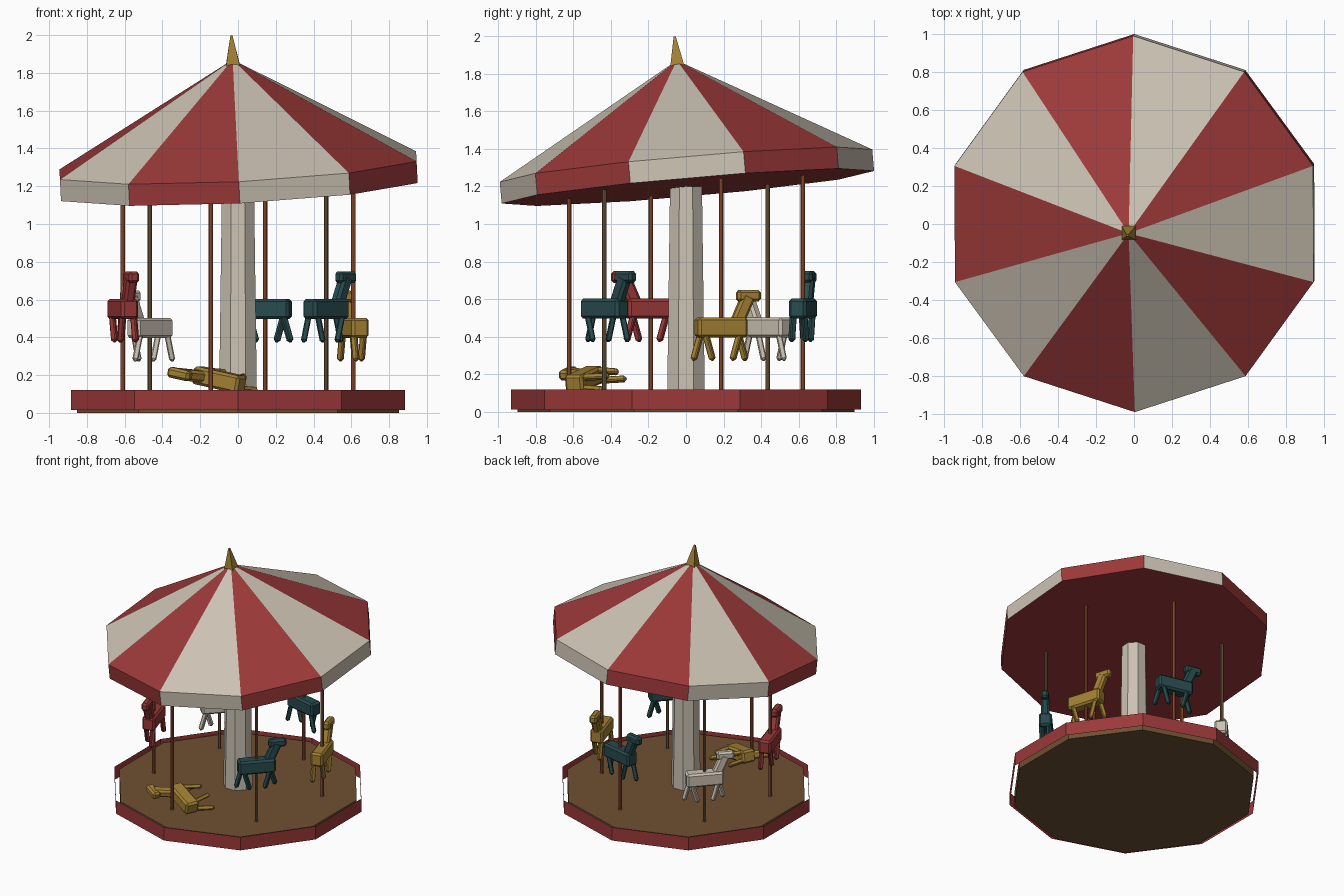
import bpy, bmesh
from math import sin, cos, pi, radians
from mathutils import Matrix, Vector, Euler

cube = bpy.data.objects.get("Cube")
if cube:
    bpy.data.objects.remove(cube, do_unlink=True)


def material(name, rgb):
    m = bpy.data.materials.new(name)
    m.use_nodes = True
    m.diffuse_color = (*rgb, 1)
    m.node_tree.nodes["Principled BSDF"].inputs["Base Color"].default_value = (*rgb, 1)
    return m


RED = material("red paint", (0.33, 0.04, 0.04))
CREAM = material("cream paint", (0.60, 0.54, 0.45))
GOLD = material("gold paint", (0.37, 0.22, 0.034))
TEAL = material("teal paint", (0.021, 0.07, 0.076))
WOOD = material("brown wood", (0.156, 0.08, 0.032))
COPPER = material("copper", (0.36, 0.10, 0.038))
BRONZE = material("dull bronze", (0.18, 0.11, 0.048))


def finish(name, bm, mats, matrix=None):
    bmesh.ops.recalc_face_normals(bm, faces=bm.faces)
    mesh = bpy.data.meshes.new(name)
    bm.to_mesh(mesh)
    bm.free()
    for m in mats:
        mesh.materials.append(m)
    ob = bpy.data.objects.new(name, mesh)
    if matrix:
        ob.matrix_world = matrix
    bpy.context.collection.objects.link(ob)
    return ob


def lathe(name, sides, profile, mats, start=pi / 2, caps=True, matrix=None, rule=None):
    """Turn (radius, height) pairs into a faceted solid or open band."""
    bm = bmesh.new()
    rings = [[bm.verts.new((r * cos(start + 2 * pi * i / sides),
                            r * sin(start + 2 * pi * i / sides), z))
              for i in range(sides)] for r, z in profile]
    for low, high in zip(rings, rings[1:]):
        for i in range(sides):
            j = (i + 1) % sides
            f = bm.faces.new((low[i], low[j], high[j], high[i]))
            if rule:
                f.material_index = rule(i)
    if caps:
        bm.faces.new(rings[0][::-1])
        bm.faces.new(rings[-1])
    return finish(name, bm, mats, matrix)


# Platform: floor disc with a loose open band around it
lathe("floor", 10, [(0.895, 0), (0.895, 0.105)], [WOOD])
lathe("platform_rim", 10, [(0.93, 0.015), (0.93, 0.12)], [RED], caps=False)

# Centre post
lathe("centre_post", 8, [(0.108, 0.1), (0.092, 1.2)], [CREAM], start=pi / 8)

# Tilted striped canopy and its spire
tilt = Matrix.Translation((0, 0, 1.31)) @ Euler((radians(5), radians(-2.9), 0)).to_matrix().to_4x4()
lathe("canopy", 10, [(0.994, -0.115), (0.994, 0), (0.04, 0.54)], [RED, CREAM],
      matrix=tilt, rule=lambda i: i % 2)
lathe("spire", 4, [(0.053, 0.53), (0.008, 0.69)], [GOLD], start=pi / 4, matrix=tilt)


# Horse parts, facing local +x with the body centre at the origin
def box(bm, centre, size, pitch=0):
    m = (Matrix.Translation(centre) @ Matrix.Rotation(pitch, 4, 'Y')
         @ Matrix.Diagonal((*size, 1)))
    bmesh.ops.create_cube(bm, size=1, matrix=m)


def horse(name, mat, matrix):
    bm = bmesh.new()
    box(bm, (0, 0, 0), (0.275, 0.095, 0.106))
    box(bm, (0.117, 0, 0.09), (0.07, 0.06, 0.18), 0.42)
    box(bm, (0.152, 0, 0.168), (0.13, 0.056, 0.062))
    for side in (-1, 1):
        for end in (-1, 1):
            swing = -0.28 * side * end
            box(bm, (end * 0.1 - swing * 0.09, side * 0.028, -0.105),
                (0.036, 0.036, 0.15), swing)
    ob = finish(name, bm, [mat], matrix)
    bevel = ob.modifiers.new("chamfer", 'BEVEL')
    bevel.width = 0.014
    bevel.segments = 1
    bevel.limit_method = 'ANGLE'


# Poles around the ring, each with a horse except the fallen one
riders = [("teal", TEAL, 0.55), ("gold", GOLD, 0.45), ("rear_teal", TEAL, 0.55),
          ("cream", CREAM, 0.45), ("red", RED, 0.55), None]
for k, rider in enumerate(riders):
    a = radians(-43 + 60 * k)
    x, y = 0.638 * cos(a), 0.638 * sin(a)
    top = 1.205 + 0.05 * x + 0.088 * y
    lathe(f"pole_{k + 1}", 8, [(0.012, 0.1), (0.012, top)],
          [BRONZE if k % 3 == 0 else COPPER], matrix=Matrix.Translation((x, y, 0)))
    if rider:
        name, mat, z = rider
        horse(f"{name}_horse", mat,
              Matrix.Translation((x, y, z)) @ Matrix.Rotation(a + pi / 2, 4, 'Z'))

# Fallen horse lying on its side
forward = Vector((-0.88, 0.43, 0.2)).normalized()
up = Vector((-0.44, -0.9, 0)).normalized()
left = up.cross(forward).normalized()
up = forward.cross(left)
lying = Matrix((forward, left, up)).transposed().to_4x4()
horse("fallen_horse", GOLD, Matrix.Translation((-0.1, -0.54, 0.175)) @ lying)
